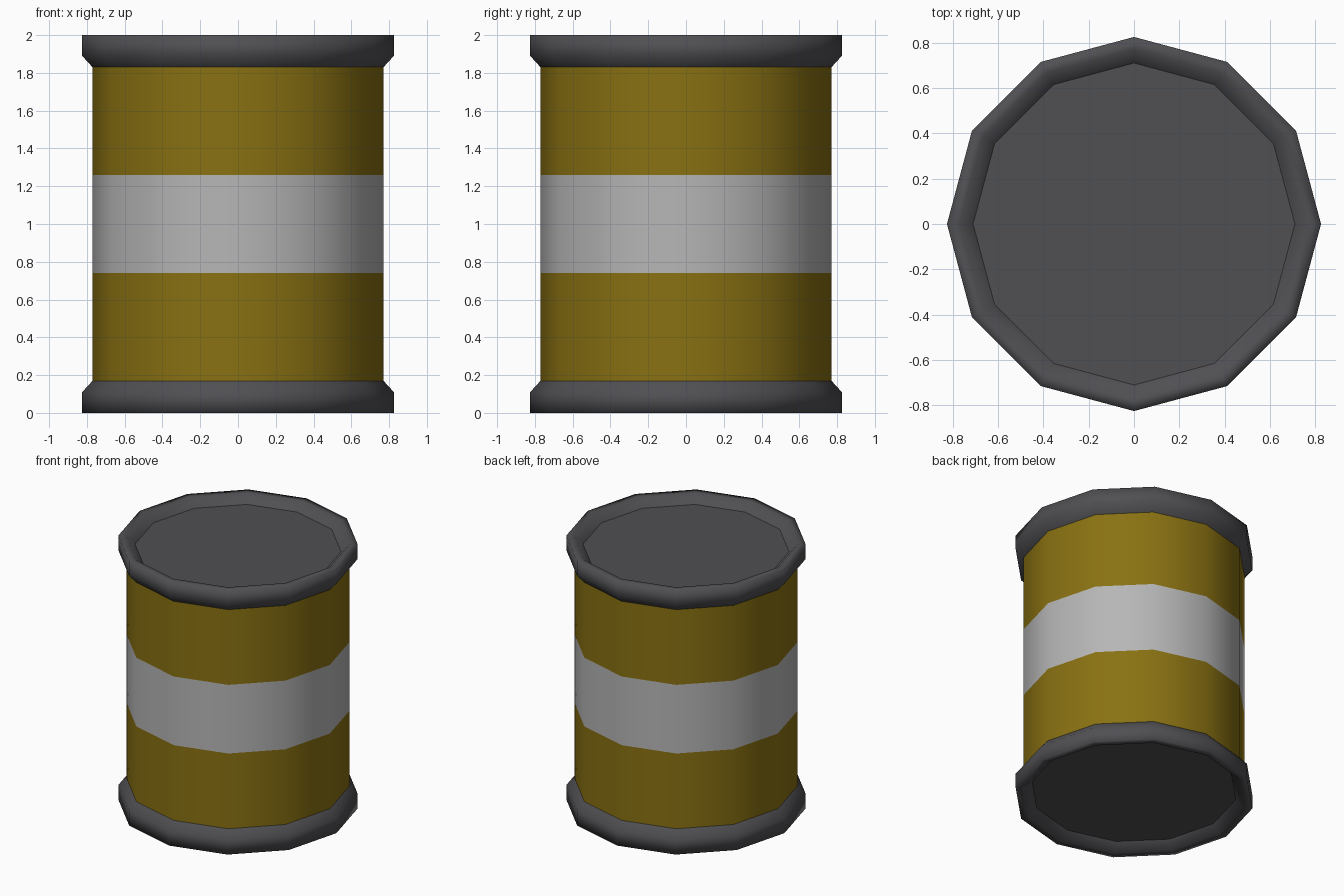
import bpy, bmesh
from math import cos, sin, tau

SIDES = 12
HEIGHT = 2.0

if "Cube" in bpy.data.objects:
    bpy.data.objects.remove(bpy.data.objects["Cube"])


def material(name, rgb):
    mat = bpy.data.materials.new(name)
    mat.use_nodes = True
    mat.diffuse_color = (*rgb, 1)
    mat.node_tree.nodes["Principled BSDF"].inputs["Base Color"].default_value = (*rgb, 1)
    return mat


yellow = material("dark yellow paint", (0.25, 0.165, 0.006))
white = material("light grey band", (0.47, 0.47, 0.47))
steel = material("dark grey steel", (0.08, 0.08, 0.088))


def turn(name, profile, mats, smooth=True, cap=False):
    """Revolve a (radius, z) profile, listed bottom to top on its outside."""
    bm = bmesh.new()
    rings = [[bm.verts.new((r * cos(tau * i / SIDES), r * sin(tau * i / SIDES), z))
              for i in range(SIDES)] for r, z in profile]
    for low, high in zip(rings, rings[1:]):
        for i in range(SIDES):
            j = (i + 1) % SIDES
            bm.faces.new((low[i], low[j], high[j], high[i]))
    if cap:
        bm.faces.new(rings[-1])
    for f in bm.faces:
        f.smooth = smooth
    mesh = bpy.data.meshes.new(name)
    bm.to_mesh(mesh)
    bm.free()
    for m in mats:
        mesh.materials.append(m)
    obj = bpy.data.objects.new(name, mesh)
    bpy.context.collection.objects.link(obj)
    return obj


# Barrel wall with the painted middle band
body = turn("barrel_body", [(0.77, 0.17), (0.77, 0.74), (0.77, 1.26), (0.77, 1.83)],
            [yellow, white])
for face in body.data.polygons:
    face.material_index = int(0.74 < face.center.z < 1.26)

# Flared rim and recessed lid, each mirrored to the bottom
rim_profile = [(0.77, 1.83), (0.825, 1.89), (0.825, 2.0), (0.77, 2.0), (0.71, 1.94)]
lid_profile = [(0.71, 1.94)]


def flipped(profile):
    return [(r, HEIGHT - z) for r, z in profile]


turn("top_rim", rim_profile, [steel])
turn("bottom_rim", flipped(rim_profile)[::-1], [steel])
turn("top_lid", lid_profile, [steel], smooth=False, cap=True)
base = turn("bottom_lid", flipped(lid_profile), [steel], smooth=False, cap=True)
base.data.flip_normals()
